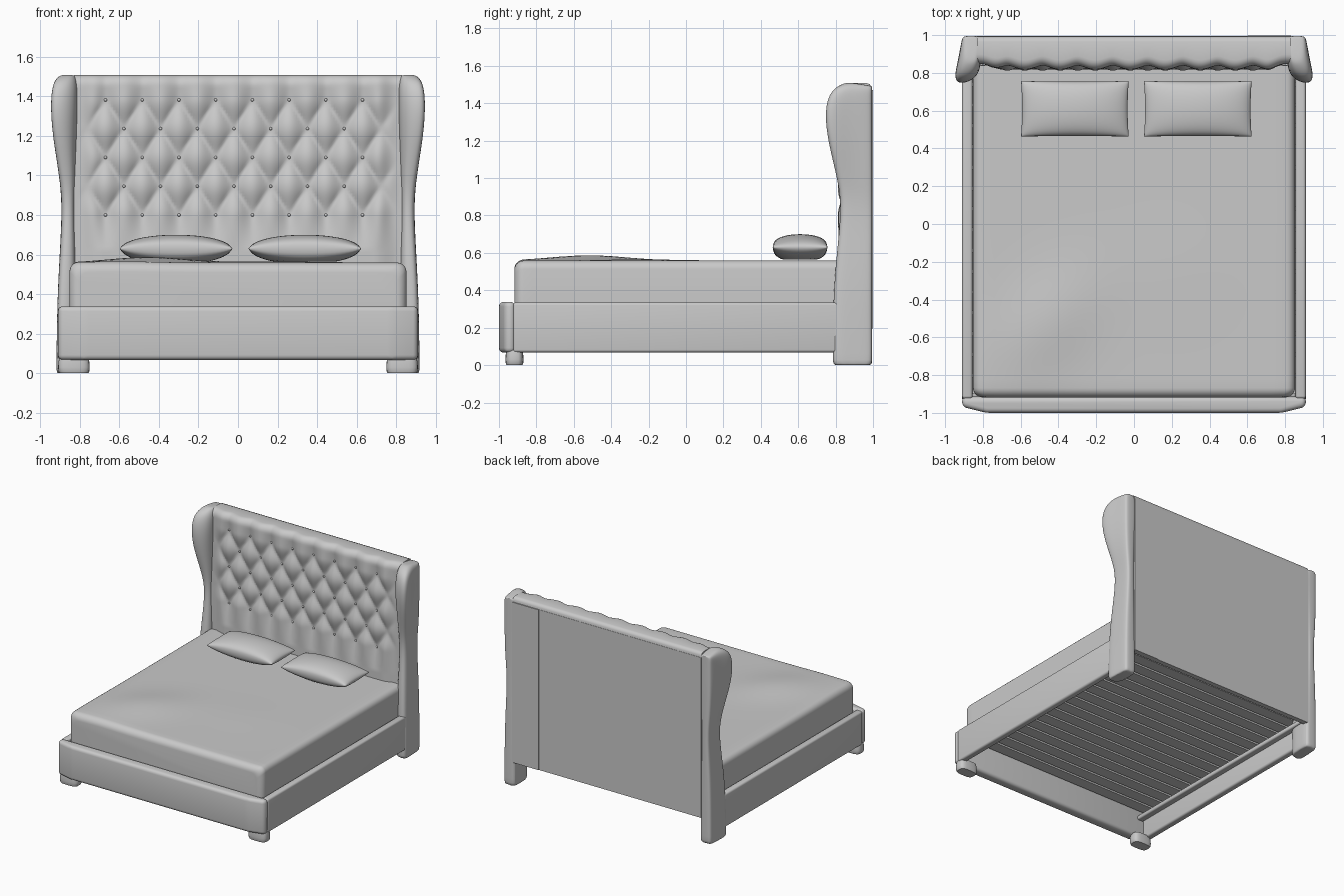
import bpy, bmesh, math
from mathutils import Matrix

cube = bpy.data.objects.get("Cube")
if cube:
    bpy.data.objects.remove(cube, do_unlink=True)

fabric = bpy.data.materials.new("grey_fabric")
fabric.use_nodes = True
fabric.diffuse_color = (0.588, 0.588, 0.588, 1)
fabric.node_tree.nodes["Principled BSDF"].inputs["Base Color"].default_value = fabric.diffuse_color


def finish(name, bm, angle=40):
    """Turn a bmesh into a shaded, coloured object."""
    bmesh.ops.recalc_face_normals(bm, faces=bm.faces)
    mesh = bpy.data.meshes.new(name)
    bm.to_mesh(mesh)
    bm.free()
    mesh.materials.append(fabric)
    obj = bpy.data.objects.new(name, mesh)
    bpy.context.collection.objects.link(obj)
    bpy.ops.object.select_all(action='DESELECT')
    obj.select_set(True)
    bpy.context.view_layer.objects.active = obj
    bpy.ops.object.shade_smooth_by_angle(angle=math.radians(angle))
    return obj


def loft(rings, bevel=0):
    """Skin a list of equal closed rings and cap both ends."""
    bm = bmesh.new()
    loops = [[bm.verts.new(p) for p in ring] for ring in rings]
    for a, b in zip(loops, loops[1:]):
        for i in range(len(a)):
            j = (i + 1) % len(a)
            bm.faces.new((a[i], a[j], b[j], b[i]))
    bm.faces.new(loops[0])
    bm.faces.new(loops[-1])
    if bevel:
        bmesh.ops.recalc_face_normals(bm, faces=bm.faces)
        bmesh.ops.bevel(bm, geom=bm.edges[:], offset=bevel, segments=4,
                        profile=0.5, affect='EDGES')
    return bm


def box(name, x, y, z, bevel=0):
    plan = [(x[0], y[0]), (x[1], y[0]), (x[1], y[1]), (x[0], y[1])]
    return finish(name, loft([[(px, py, h) for px, py in plan] for h in z], bevel))


def clamp(v, lo=0.0, hi=1.0):
    return max(lo, min(hi, v))


# Tufted headboard: soft diamonds between buttons, pleats fading at the rim
BX, BZ, DX, DZ = -0.67, 0.8, 0.1857, 0.291


def tuft_y(x, z):
    u, v = (x - BX) / DX, (z - BZ) / DZ
    inside = clamp(v, 0, 2)
    puff = abs(math.sin(math.pi * (u + inside)) * math.sin(math.pi * (u - inside))) ** 0.8
    fade = clamp(abs(v - inside) / 0.6)
    puff = puff * (1 - fade) + (0.85 if v < 0 else 0.6) * fade
    edge = clamp((0.82 - abs(x)) / 0.13)
    return 0.848 - 0.036 * edge * edge * (3 - 2 * edge) * puff


def headboard_ring(x):
    ring = [(x, 0.985, 0.31)]
    ring += [(x, tuft_y(x, z), z) for z in (0.31 + 1.145 * i / 76 for i in range(77))]
    y0 = tuft_y(x, 1.455)
    for i in range(1, 7):
        a = math.pi / 12 * i
        ring.append((x, y0 + 0.05 * (1 - math.cos(a)), 1.455 + 0.053 * math.sin(a)))
    return ring + [(x, 0.965, 1.508), (x, 0.983, 1.502), (x, 0.992, 1.485), (x, 0.992, 1.45)]


finish("headboard", loft([headboard_ring(-0.83 + 1.66 * i / 140) for i in range(141)]), 60)
box("back_panel", (-0.83, 0.6), (0.955, 0.994), (0.195, 1.47))
box("back_panel_strip", (0.6, 0.83), (0.955, 0.999), (0.195, 1.47))

# Buttons in staggered rows
bm = bmesh.new()
for row in range(5):
    odd = row % 2
    for col in range(8 - odd):
        x, z = BX + (col + odd / 2) * DX, BZ + row * DZ / 2
        bmesh.ops.create_uvsphere(bm, u_segments=10, v_segments=6, radius=0.008,
                                  matrix=Matrix.Translation((x, tuft_y(x, z) - 0.002, z)))
finish("buttons", bm, 60)

# Wings: height, front y, outer x, inner x
WING = [(0, 0.785, 0.918, 0.815), (0.004, 0.783, 0.92, 0.812), (0.35, 0.785, 0.916, 0.815),
        (0.6, 0.805, 0.902, 0.82), (0.85, 0.833, 0.888, 0.825), (1.0, 0.808, 0.905, 0.82),
        (1.2, 0.757, 0.94, 0.815), (1.34, 0.742, 0.95, 0.81), (1.43, 0.757, 0.945, 0.81),
        (1.48, 0.79, 0.93, 0.813), (1.506, 0.84, 0.905, 0.82), (1.512, 0.87, 0.885, 0.83)]


def wing_ring(z, f, xo, xi, side):
    back = min(xo, 0.912)
    plan = [(xi, 0.992), (xi + 0.03, 0.996), (back - 0.01, 0.996), (back, 0.98),
            ((back + xo) / 2, (f + 1) / 2), (xo, f + 0.05), (xo - 0.004, f + 0.01),
            (xo - 0.028, f - 0.002), (max(xi + 0.01, xo - 0.08), f + 0.006),
            (xi, f + 0.055), (xi, 0.92)]
    tilt = 0.02 * clamp((z - 1.45) / 0.06)
    return [(side * x, y, z - tilt * clamp((y - 0.88) / 0.12)) for x, y in plan]


for side, label in ((1, "left"), (-1, "right")):
    wing = finish(label + "_wing", loft([wing_ring(*w, side) for w in WING]), 75)
    smooth = wing.modifiers.new("smooth", 'SUBSURF')
    smooth.levels = smooth.render_levels = 2


# Mattress: rounded sections along its length with soft cover folds
def mattress_ring(y, inset):
    w, top, r = 0.852 - inset, 0.559 - inset, 0.045
    arc = [math.pi / 10 * i for i in range(6)]
    upper = [(-w + r - r * math.cos(a), top - r + r * math.sin(a)) for a in arc]
    upper += [((-1 + i / 12) * (w - r), top) for i in range(1, 24)]
    upper += [(w - r + r * math.sin(a), top - r + r * math.cos(a)) for a in arc]
    ring = [(-w, y, 0.32)]
    for x, z in upper:
        fold = 0.028 * math.exp(-((x + 0.45 - 0.4 * (y + 0.5)) ** 2 / 0.06 + (y + 0.52) ** 2 / 0.08))
        fold += 0.006 * math.exp(-((x - 0.2) ** 2 / 0.1 + (y + 0.25) ** 2 / 0.08))
        ring.append((x, y, z + fold * clamp((z - top + r) / r)))
    return ring + [(w, y, 0.32)]


R = 0.05
ends = [(-0.918 + R * (1 - math.cos(a)), R * (1 - math.sin(a)))
        for a in (math.pi / 12 * i for i in range(7))]
body = [(-0.868 + 1.708 * i / 36, 0) for i in range(1, 37)]
finish("mattress", loft([mattress_ring(*s) for s in ends + body]), 50)


# Pillows: puffed grids pinched at the rim
def pillow(name, cx):
    n, m = 28, 20
    bm = bmesh.new()
    for up in (1, -1):
        grid = {}
        for i in range(n + 1):
            for j in range(m + 1):
                u = math.sin(math.pi * (i / n - 0.5))
                v = math.sin(math.pi * (j / m - 0.5))
                puff = (1 - u * u) ** 0.5 * (1 - v * v) ** 0.35
                x = cx + 0.285 * u * (1 - 0.02 * (1 - v * v))
                y = 0.61 + 0.147 * v * (1 - 0.02 * (1 - u * u))
                z = 0.63 + (0.07 * puff if up > 0 else -0.066 * min(1, puff * 1.2))
                grid[i, j] = bm.verts.new((x, y, z))
        for i in range(n):
            for j in range(m):
                bm.faces.new((grid[i, j], grid[i + 1, j], grid[i + 1, j + 1], grid[i, j + 1]))
    bmesh.ops.remove_doubles(bm, verts=bm.verts, dist=0.0004)
    finish(name, bm, 70)


pillow("right_pillow", -0.313)
pillow("left_pillow", 0.338)

# Footboard with tapered front corners
plan = [(-0.91, -0.914), (-0.91, -0.968), (-0.78, -1), (0.78, -1), (0.91, -0.968), (0.91, -0.914)]
finish("footboard", loft([[(x, y, z) for x, y in plan] for z in (0.067, 0.338)], 0.025), 50)

# Side rails, slat ledges and front feet
for side, label in ((1, "left"), (-1, "right")):
    box(label + "_rail", sorted((side * 0.855, side * 0.91)), (-0.925, 0.82), (0.068, 0.335), 0.015)
    box(label + "_ledge", sorted((side * 0.8, side * 0.856)), (-0.92, 0.955), (0.21, 0.245), 0.012)
    rings = []
    for z, s in ((0, 0.9), (0.008, 0.97), (0.03, 1), (0.06, 0.97), (0.08, 0.92)):
        ring = []
        for a in (math.tau * i / 24 for i in range(24)):
            c, t = math.cos(a), math.sin(a)
            ring.append((side * 0.83 + 0.08 * s * math.copysign(abs(c) ** 0.6, c),
                         -0.917 + 0.048 * s * math.copysign(abs(t) ** 0.6, t), z))
        rings.append(ring)
    finish(label + "_foot", loft(rings), 45)

# Slats under the mattress
bm = bmesh.new()
for i in range(17):
    place = Matrix.Translation((0, -0.855 + 0.11 * i, 0.288))
    bmesh.ops.create_cube(bm, size=1, matrix=place @ Matrix.Diagonal((1.71, 0.092, 0.024, 1)))
finish("slats", bm)
